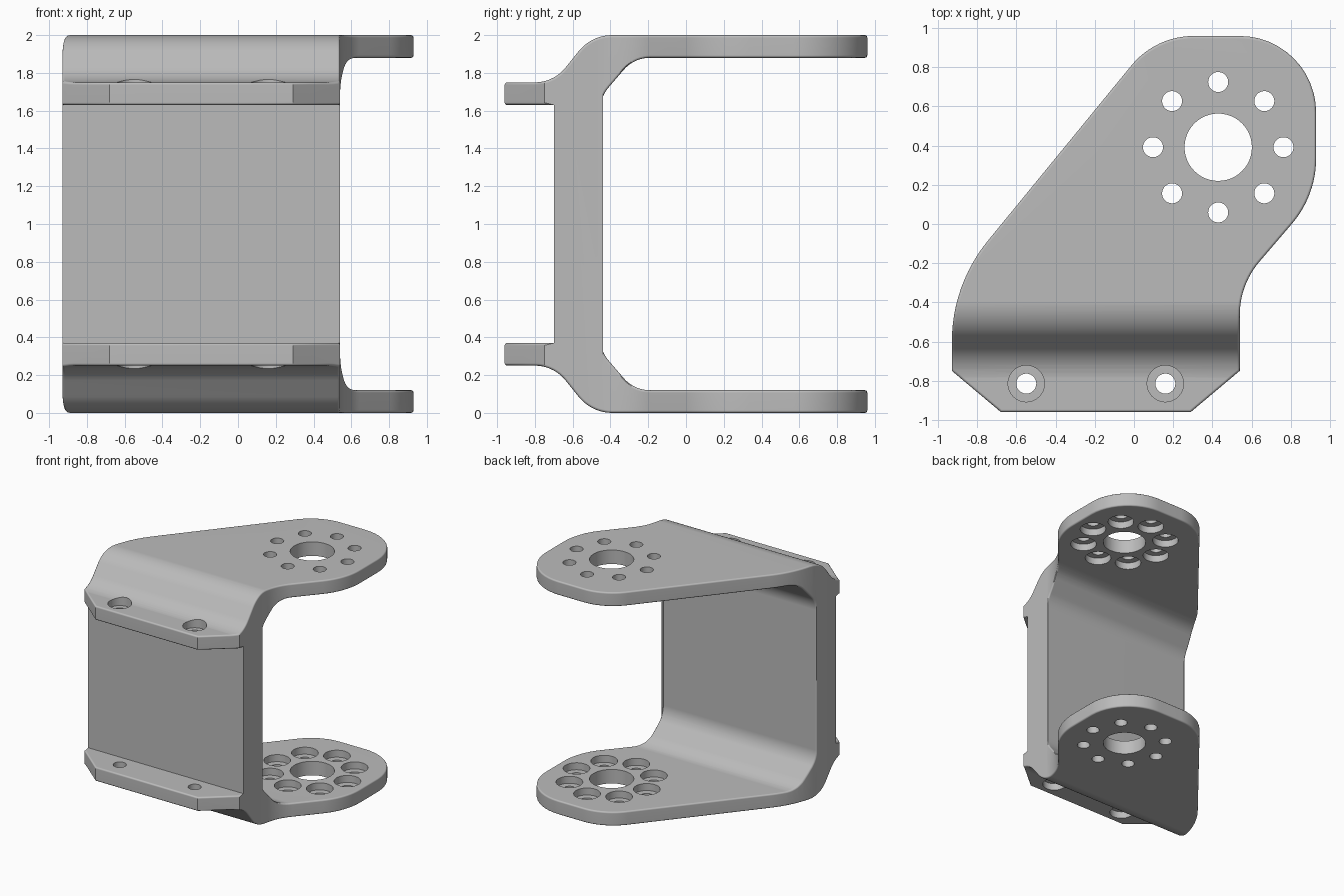
import bpy, bmesh, math
from mathutils import Vector

cube = bpy.data.objects.get("Cube")
if cube:
    bpy.data.objects.remove(cube, do_unlink=True)

grey = bpy.data.materials.new("metal grey")
grey.use_nodes = True
colour = (0.5, 0.5, 0.5, 1.0)
grey.diffuse_color = colour
grey.node_tree.nodes["Principled BSDF"].inputs["Base Color"].default_value = colour


def rounded(corners, steps=9):
    """Replace each corner (u, v, tangent length) by a circular arc."""
    out = []
    n = len(corners)
    for i, (u, v, d) in enumerate(corners):
        p = Vector((u, v))
        if d == 0:
            out.append(p)
            continue
        a = (Vector(corners[i - 1][:2]) - p).normalized()
        b = (Vector(corners[(i + 1) % n][:2]) - p).normalized()
        half = a.angle(b) / 2
        centre = p + (a + b).normalized() * (d / math.cos(half))
        s, e = p + a * d - centre, p + b * d - centre
        sweep = s.angle(e)
        for k in range(steps + 1):
            t = k / steps
            out.append(centre + (s * math.sin((1 - t) * sweep)
                                 + e * math.sin(t * sweep)) / math.sin(sweep))
    return out


def to_object(bm, name):
    bmesh.ops.recalc_face_normals(bm, faces=bm.faces[:])
    mesh = bpy.data.meshes.new(name)
    bm.to_mesh(mesh)
    bm.free()
    ob = bpy.data.objects.new(name, mesh)
    bpy.context.collection.objects.link(ob)
    mesh.materials.append(grey)
    return ob


def prism(name, points, place, push):
    bm = bmesh.new()
    face = bm.faces.new([bm.verts.new(place(p)) for p in points])
    new = bmesh.ops.extrude_face_region(bm, geom=[face])["geom"]
    bmesh.ops.translate(bm, vec=push,
                        verts=[g for g in new if isinstance(g, bmesh.types.BMVert)])
    return to_object(bm, name)


def cylinders(name, items):
    """Cylinders given as (x, y, radius, z low, z high)."""
    bm = bmesh.new()
    for x, y, r, lo, hi in items:
        new = bmesh.ops.create_cone(bm, cap_ends=True, segments=48, radius1=r,
                                    radius2=r, depth=hi - lo)["verts"]
        bmesh.ops.translate(bm, vec=(x, y, (lo + hi) / 2), verts=new)
    return to_object(bm, name)


def boolean(ob, cutter, operation):
    cutter.hide_render = True
    mod = ob.modifiers.new("cut", 'BOOLEAN')
    mod.operation, mod.object, mod.solver = operation, cutter, 'EXACT'
    bpy.context.view_layer.objects.active = ob
    bpy.ops.object.modifier_apply(modifier=mod.name)
    bpy.data.objects.remove(cutter, do_unlink=True)


# Side profile: upper half, mirrored about z = 1
upper = [(-0.70, 1.63, 0), (-0.96, 1.63, 0), (-0.96, 1.75, 0), (-0.70, 1.75, 0.10),
         (-0.50, 2.0, 0.11), (1.2, 2.0, 0), (1.2, 1.88, 0),
         (-0.275, 1.88, 0.085), (-0.455, 1.67, 0.07)]
lower = [(y, 2 - z, d) for y, z, d in reversed(upper)]
bracket = prism("bracket", rounded(upper + lower),
                lambda p: (-1.2, p.x, p.y), (2.4, 0, 0))

# Plan outline trims the profile
plan = [(-0.93, -0.75, 0), (-0.68, -0.96, 0), (0.29, -0.96, 0), (0.54, -0.75, 0),
        (0.54, -0.31, 0.155), (0.93, 0.145, 0.19), (0.93, 0.96, 0.39),
        (0.11, 0.96, 0.195), (-0.93, -0.31, 0.29)]
outline = prism("plan_cutter", rounded(plan, 12),
                lambda p: (p.x, p.y, -0.5), (0, 0, 3))
boolean(bracket, outline, 'INTERSECT')

# Soften the outer rims, leaving the wall front and flange corners crisp
bm = bmesh.new()
bm.from_mesh(bracket.data)
bmesh.ops.remove_doubles(bm, verts=bm.verts[:], dist=0.0005)
rims = []
for e in bm.edges:
    if len(e.link_faces) != 2 or not e.is_convex or e.calc_face_angle() < 0.6:
        continue
    a, b = (v.co for v in e.verts)
    wall_front = abs(a.y + 0.70) < 0.002 and abs(b.y + 0.70) < 0.002
    upright = abs(a.x - b.x) < 0.002 and abs(a.y - b.y) < 0.002
    if not wall_front and not (upright and a.y < -0.72):
        rims.append(e)
bmesh.ops.bevel(bm, geom=rims, offset=0.013, segments=3, profile=0.5,
                affect='EDGES', clamp_overlap=False)
bm.to_mesh(bracket.data)
bm.free()

# Holes through both plates and both flanges
cx, cy = 0.43, 0.392
ring = [(cx + 0.333 * math.cos(k * math.pi / 4), cy + 0.333 * math.sin(k * math.pi / 4))
        for k in range(8)]
screws = [(-0.55, -0.815), (0.16, -0.815)]
boolean(bracket, cylinders("hole_cutter", [(cx, cy, 0.172, -0.5, 2.5)]
                           + [(x, y, 0.051, -0.5, 2.5) for x, y in ring + screws]),
        'DIFFERENCE')

# Counterbores: inner faces of the plates, outer faces of the flanges
boolean(bracket, cylinders("counterbore_cutter",
                           [(x, y, 0.104, 0.06, 1.94) for x, y in ring]
                           + [(x, y, 0.093, 1.69, 2.5) for x, y in screws]
                           + [(x, y, 0.093, -0.5, 0.31) for x, y in screws]),
        'DIFFERENCE')

# Smooth shading with sharp hole edges
bpy.ops.object.select_all(action='DESELECT')
bracket.select_set(True)
bpy.context.view_layer.objects.active = bracket
bpy.ops.object.shade_smooth_by_angle(angle=math.radians(35))
weighted = bracket.modifiers.new("weighted normals", 'WEIGHTED_NORMAL')
weighted.keep_sharp = True
